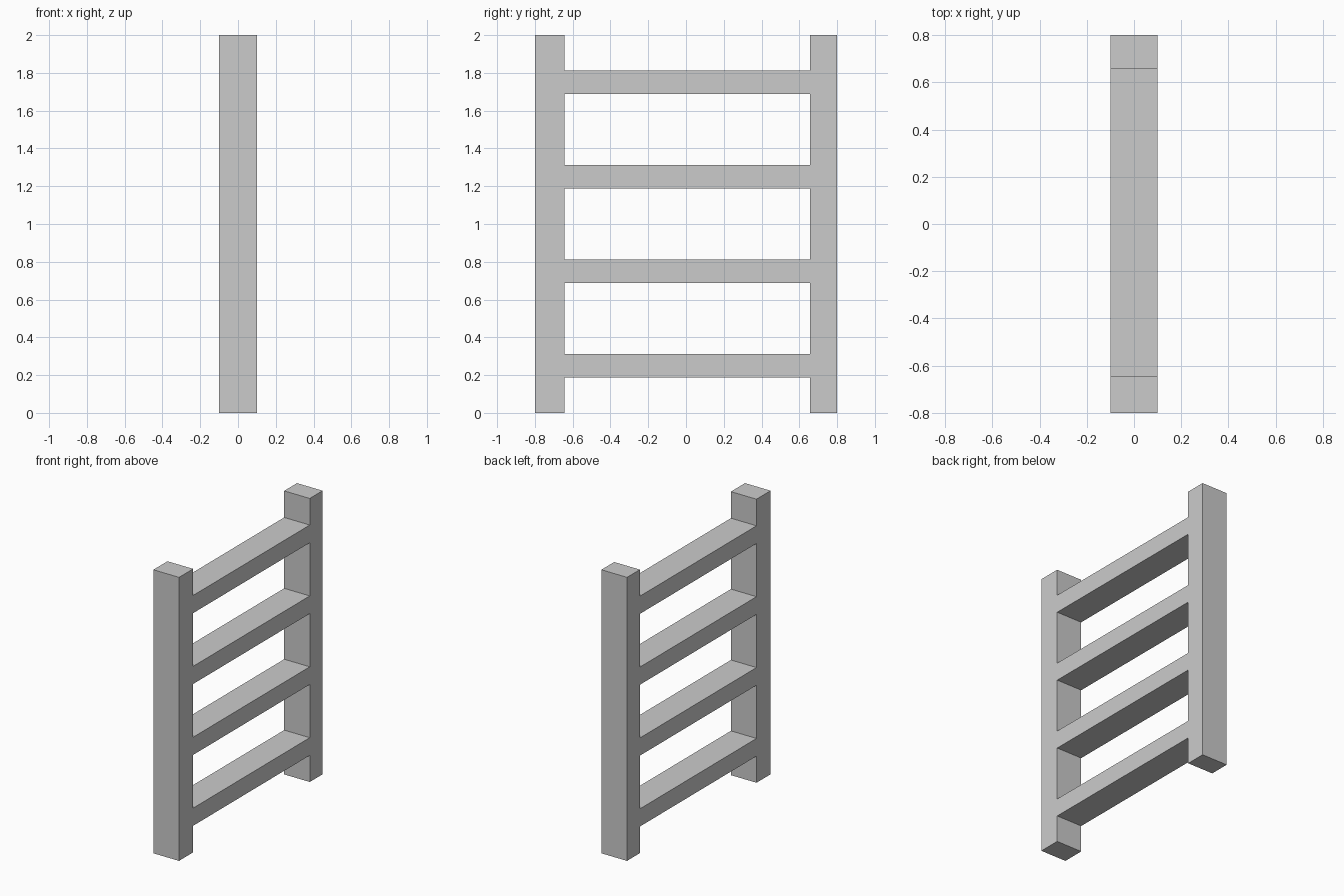
import bpy, bmesh

if "Cube" in bpy.data.objects:
    bpy.data.objects.remove(bpy.data.objects["Cube"])

# Grid lines of the side profile: post edges in y, rung edges in z
ys = [-0.8, -0.643, 0.657, 0.8]
zs = [0.0]
for i in range(4):
    zs += [0.1875 + 0.5 * i, 0.3125 + 0.5 * i]
zs.append(2.0)
half_depth = 0.1

bm = bmesh.new()
grid = [[bm.verts.new((-half_depth, y, z)) for z in zs] for y in ys]

# Fill the two posts fully, and the middle column only where a rung sits
for c in range(3):
    for r in range(len(zs) - 1):
        if c != 1 or r % 2 == 1:
            bm.faces.new((grid[c][r], grid[c + 1][r],
                          grid[c + 1][r + 1], grid[c][r + 1]))

# Give the profile its depth, keeping the flat back
ext = bmesh.ops.extrude_face_region(bm, geom=bm.faces[:], use_keep_orig=True)
verts = [g for g in ext["geom"] if isinstance(g, bmesh.types.BMVert)]
bmesh.ops.translate(bm, verts=verts, vec=(2 * half_depth, 0, 0))
bmesh.ops.recalc_face_normals(bm, faces=bm.faces[:])

mesh = bpy.data.meshes.new("ladder_frame")
bm.to_mesh(mesh)
bm.free()
ladder = bpy.data.objects.new("ladder_frame", mesh)
bpy.context.collection.objects.link(ladder)
